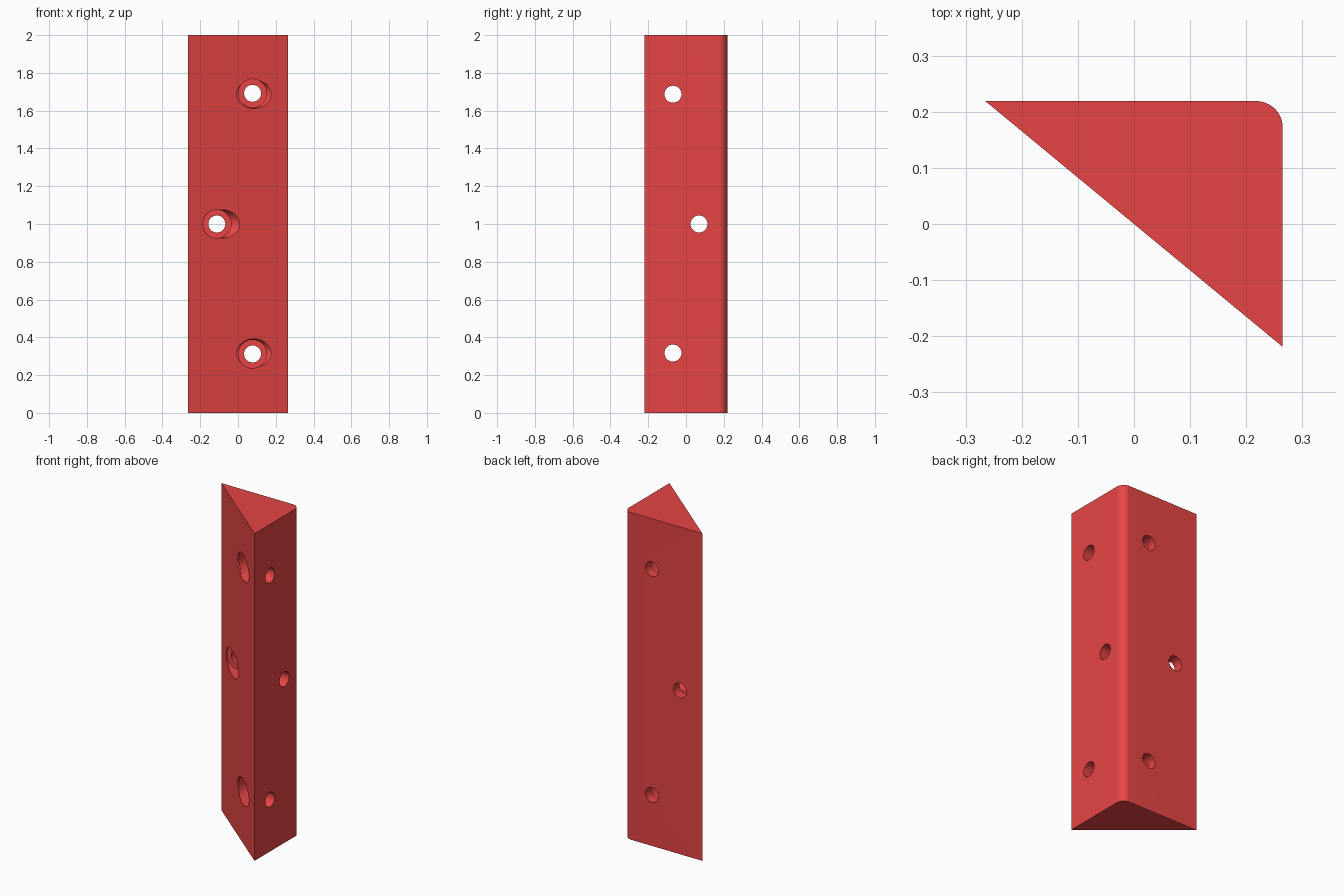
import bpy, bmesh, math
from mathutils import Vector

if "Cube" in bpy.data.objects:
    bpy.data.objects.remove(bpy.data.objects["Cube"])

HX, HY, H = 0.265, 0.219, 2.0     # half width, half depth, height
FILLET = 0.047                    # rounded outer corner
HOLE_R, BORE_R, WALL = 0.045, 0.075, 0.06


def cylinder(name, radius, start, end):
    """Cylinder between two points."""
    start, end = Vector(start), Vector(end)
    axis = end - start
    bpy.ops.mesh.primitive_cylinder_add(
        vertices=48, radius=radius, depth=axis.length,
        location=(start + end) / 2,
        rotation=axis.to_track_quat('Z', 'Y').to_euler())
    ob = bpy.context.object
    ob.name = name
    ob.hide_render = True
    return ob


# Triangular bar with one rounded corner
profile = [(-HX, HY), (HX, -HY)]
for i in range(17):
    a = math.radians(90 * i / 16)
    profile.append((HX - FILLET + FILLET * math.cos(a),
                    HY - FILLET + FILLET * math.sin(a)))
bm = bmesh.new()
base = bm.faces.new([bm.verts.new((x, y, 0)) for x, y in profile])
top = bmesh.ops.extrude_face_region(bm, geom=[base])
bmesh.ops.translate(bm, vec=(0, 0, H),
                    verts=[v for v in top['geom'] if isinstance(v, bmesh.types.BMVert)])
bmesh.ops.recalc_face_normals(bm, faces=bm.faces)
mesh = bpy.data.meshes.new("corner_block")
bm.to_mesh(mesh)
bm.free()
block = bpy.data.objects.new("corner_block", mesh)
bpy.context.collection.objects.link(block)

# Counterbored screw holes through both square faces, entered from the sloped face
cutters = []
for z in (0.312, 1.0, 1.692):
    x = -0.112 if z == 1.0 else 0.077
    y = 0.069 if z == 1.0 else -0.069
    zx = 1 + (z - 1) * 0.993
    cutters += [
        cylinder("back_hole_cutter", HOLE_R, (x, -0.5, z), (x, 0.5, z)),
        cylinder("back_bore_cutter", BORE_R, (x, -0.5, z), (x, HY - WALL, z)),
        cylinder("side_hole_cutter", HOLE_R, (-0.5, y, zx), (0.5, y, zx)),
        cylinder("side_bore_cutter", BORE_R, (-0.5, y, zx), (HX - WALL, y, zx)),
    ]

bpy.ops.object.select_all(action='DESELECT')
block.select_set(True)
bpy.context.view_layer.objects.active = block
for c in cutters:
    mod = block.modifiers.new("hole", 'BOOLEAN')
    mod.operation = 'DIFFERENCE'
    mod.solver = 'EXACT'
    mod.object = c
    bpy.ops.object.modifier_apply(modifier=mod.name)
    bpy.data.objects.remove(c)

# Smooth fillet and holes, sharp edges elsewhere
bpy.ops.object.shade_smooth_by_angle(angle=math.radians(30))

mat = bpy.data.materials.new("red")
mat.diffuse_color = (0.8, 0.06, 0.06, 1)
mat.use_nodes = True
mat.node_tree.nodes["Principled BSDF"].inputs["Base Color"].default_value = mat.diffuse_color
block.data.materials.clear()
block.data.materials.append(mat)
